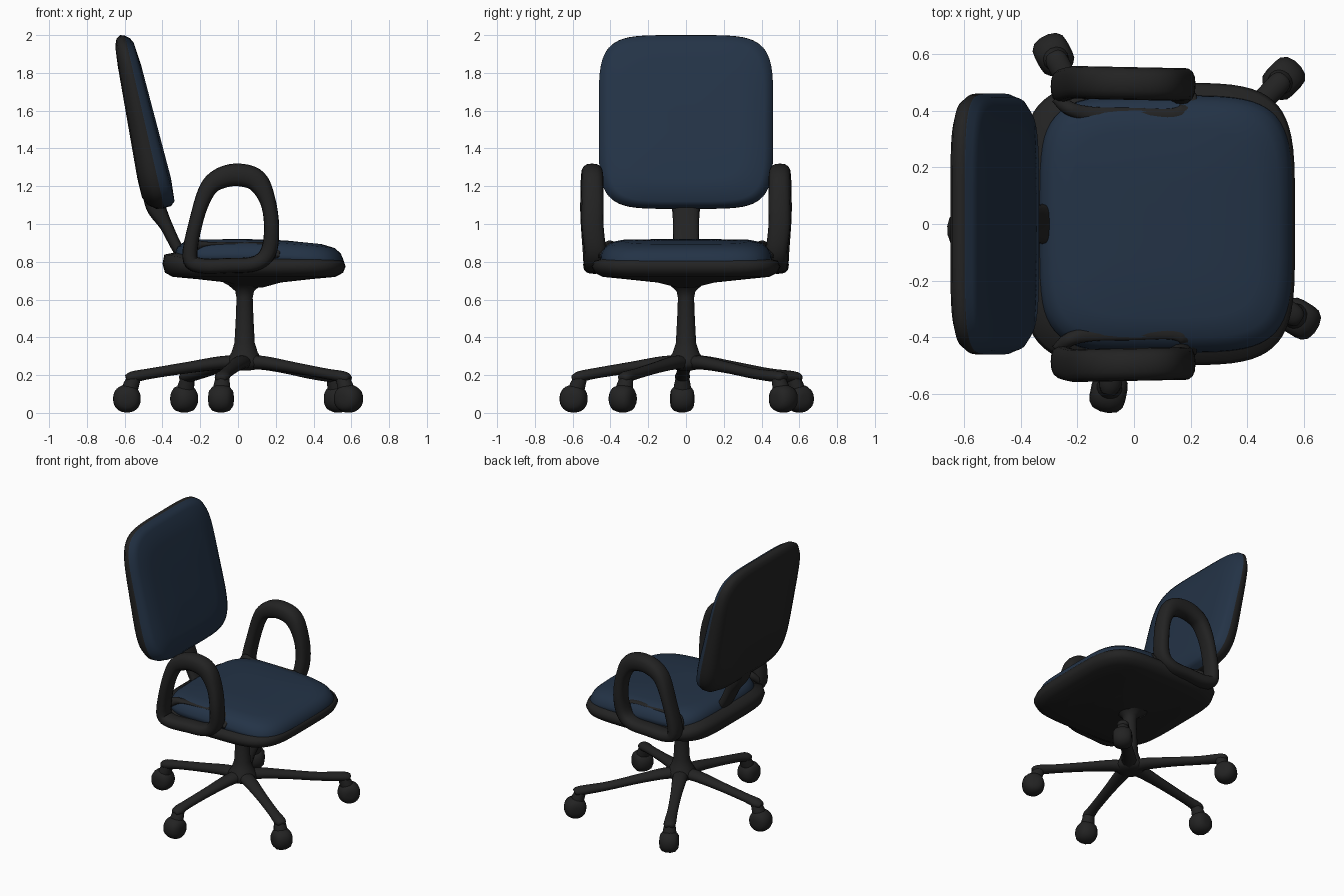
import bpy, bmesh, math
from mathutils import Vector

if "Cube" in bpy.data.objects:
    bpy.data.objects.remove(bpy.data.objects["Cube"])


def material(name, rgb):
    m = bpy.data.materials.new(name)
    m.diffuse_color = (*rgb, 1)
    m.use_nodes = True
    m.node_tree.nodes["Principled BSDF"].inputs["Base Color"].default_value = m.diffuse_color
    return m


BLACK = material("black plastic", (0.0165, 0.0165, 0.0165))
BLUE = material("navy fabric", (0.017, 0.033, 0.062))


def build(name, rings, mats=None, closed=False):
    """Skin a list of point rings; mats gives a material index per band."""
    bm = bmesh.new()
    vs = [[bm.verts.new(p) for p in r] for r in rings]
    n = len(rings[0])
    for i in range(len(vs) if closed else len(vs) - 1):
        a, b = vs[i], vs[(i + 1) % len(vs)]
        for j in range(n):
            k = (j + 1) % n
            f = bm.faces.new((a[j], a[k], b[k], b[j]))
            f.material_index = mats[i + 1] if mats else 0
    if not closed:
        bm.faces.new(vs[0]).material_index = mats[0] if mats else 0
        bm.faces.new(vs[-1]).material_index = mats[-1] if mats else 0
    bmesh.ops.recalc_face_normals(bm, faces=bm.faces[:])
    for f in bm.faces:
        f.smooth = True
    me = bpy.data.meshes.new(name)
    bm.to_mesh(me)
    bm.free()
    me.materials.append(BLACK)
    me.materials.append(BLUE)
    ob = bpy.data.objects.new(name, me)
    bpy.context.collection.objects.link(ob)
    return ob


def loft(name, rings, place, power=5, n=64):
    """Rings are (half a, half b, t, material); outline is a superellipse."""
    out = []
    for a, b, t, _ in rings:
        ring = []
        for i in range(n):
            w = 2 * math.pi * (i + 0.5) / n
            c, s = math.cos(w), math.sin(w)
            ring.append(place(a * math.copysign(abs(c) ** (2 / power), c),
                              b * math.copysign(abs(s) ** (2 / power), s), t))
        out.append(ring)
    return build(name, out, [r[3] for r in rings])


def sweep(name, path, side, closed=False, steps=5, n=16, power=2.0):
    """Path items are (x, y, z, half width, half thickness), smoothed."""
    m = len(path)
    get = (lambda i: path[i % m]) if closed else (lambda i: path[max(0, min(m - 1, i))])
    pts = []
    for i in range(m if closed else m - 1):
        p = [get(i + k) for k in (-1, 0, 1, 2)]
        for s in range(steps):
            t = s / steps
            pts.append([0.5 * (2 * b + (c - a) * t + (2 * a - 5 * b + 4 * c - d) * t * t
                               + (3 * b - a - 3 * c + d) * t ** 3) for a, b, c, d in zip(*p)])
    if not closed:
        pts.append(list(path[-1]))
    pos = [Vector(p[:3]) for p in pts]
    rings = []
    for i, p in enumerate(pts):
        if closed:
            tan = pos[(i + 1) % len(pos)] - pos[i - 1]
        else:
            tan = pos[min(i + 1, len(pos) - 1)] - pos[max(i - 1, 0)]
        up = side.cross(tan).normalized()
        ring = []
        for j in range(n):
            w = 2 * math.pi * j / n
            c, s = math.cos(w), math.sin(w)
            c = math.copysign(abs(c) ** (2 / power), c)
            s = math.copysign(abs(s) ** (2 / power), s)
            ring.append(pos[i] + side * (c * p[3]) + up * (s * p[4]))
        rings.append(ring)
    return build(name, rings, closed=closed)


Y = Vector((0, 1, 0))

# Backrest: black shell behind, fabric pad in front, thinner towards the top
def place_back(y, v, t):
    z = 1.54 + v
    k = (z - 1.08) / 0.92
    rear, front = -0.505 - 0.16 * k, -0.312 - 0.243 * k
    return Vector((rear + (front - rear) * t, y, z))


loft("backrest", [(.02, .02, 0, 0), (.3, .3, 0, 0), (.40, .40, .04, 0), (.44, .44, .16, 0),
                  (.462, .46, .38, 0), (.462, .458, .6, 0), (.46, .455, .62, 1),
                  (.448, .445, .8, 1), (.415, .42, .93, 1), (.3, .3, 1, 1), (.02, .02, 1, 1)],
     place_back)

# Backrest support bar
sweep("back_support", [(-.27, 0, .80, .07, .03), (-.325, 0, .88, .07, .03),
                       (-.38, 0, .99, .068, .034), (-.44, 0, 1.10, .075, .05),
                       (-.49, 0, 1.25, .08, .03)], Y, power=3)

# Seat shell with a raised rear lip
def place_shell(x, y, z):
    x += 0.085
    rear = max(0, min(1, (-0.2 - x) / 0.18))
    return Vector((x, y, z + rear * max(0, z - .75) * 0.6))


loft("seat_shell", [(.05, .05, .665, 0), (.14, .15, .69, 0), (.3, .32, .708, 0),
                    (.43, .44, .72, 0), (.472, .485, .742, 0), (.485, .5, .775, 0),
                    (.475, .488, .805, 0), (.40, .41, .825, 0), (.02, .02, .83, 0)],
     place_shell, power=4.5)


# Seat cushion, dropping slightly to the front
def place_cushion(x, y, z):
    x += 0.112
    return Vector((x, y, z - 0.12 * max(0, x) ** 2))


loft("seat_cushion", [(.42, .42, .79, 1), (.447, .455, .815, 1), (.448, .452, .845, 1),
                      (.432, .432, .88, 1), (.40, .40, .904, 1), (.33, .33, .917, 1),
                      (.15, .15, .92, 1), (.02, .02, .92, 1)], place_cushion, power=4.5)

# Armrest loops and the trim pieces where they wrap the cushion (x, z, thickness)
ARM = [(-.255, .83, .04), (-.215, 1.04, .037), (-.16, 1.185, .046), (-.09, 1.243, .056),
       (.005, 1.26, .06), (.1, 1.228, .058), (.158, 1.12, .042), (.178, .98, .04),
       (.16, .85, .043), (.09, .79, .04), (-.05, .78, .04), (-.2, .78, .04)]
for sgn, tag in ((1, "left"), (-1, "right")):
    sweep(tag + "_armrest", [(x, sgn * (.497 - .02 * x - (.015 if z < .87 else 0)), z, .058, h)
                             for x, z, h in ARM], Y, closed=True, power=2.5)
    sweep(tag + "_arm_trim", [(-.27, sgn * .45, .84, .03, .025), (-.23, sgn * .41, .882, .03, .025),
                              (-.15, sgn * .39, .893, .012, .025), (0, sgn * .387, .893, .012, .025),
                              (.14, sgn * .385, .893, .012, .025), (.19, sgn * .41, .88, .012, .03),
                              (.19, sgn * .46, .83, .012, .03)], Vector((0, 0, 1)))

# Gas column with flared hub
CX = 0.035
loft("column", [(r, r, z, 0) for r, z in
                ((.03, .225), (.075, .232), (.1, .255), (.092, .285), (.07, .32), (.054, .37),
                 (.047, .5), (.043, .61), (.05, .645), (.085, .675), (.15, .71))],
     lambda x, y, z: Vector((x + CX, y, z)), power=2, n=32)

# Five star legs, caster stems and casters
for i, (x, y) in enumerate([(.53, .515), (-.285, .6), (-.588, -.02), (-.09, -.595), (.585, -.335)]):
    d = Vector((x - CX, y, 0))
    length = d.length
    d.normalize()
    side = Vector((-d.y, d.x, 0))
    P = lambda r, z, w, h: (CX + d.x * r, d.y * r, z, w, h)
    sweep(f"leg_{i + 1}", [P(0, .265, .05, .04), P(.12, .265, .048, .036),
                           P(.3, .24, .038, .03), P(.5, .208, .035, .028),
                           P(length - .03, .19, .04, .03), P(length + .005, .182, .025, .018)], side)
    sweep(f"caster_stem_{i + 1}", [P(length - .04, .19, .035, .035), P(length - .02, .14, .045, .042),
                                   P(length, .08, .05, .045)], side)
    hub = Vector((x, y, .075))
    loft(f"caster_{i + 1}", [(r, r, w, 0) for r, w in
                             ((.02, -.064), (.045, -.06), (.064, -.044), (.073, -.015),
                              (.073, .015), (.064, .044), (.045, .06), (.02, .064))],
         lambda a, b, w: hub + d * a + side * w + Vector((0, 0, b)), power=2.2, n=28)
